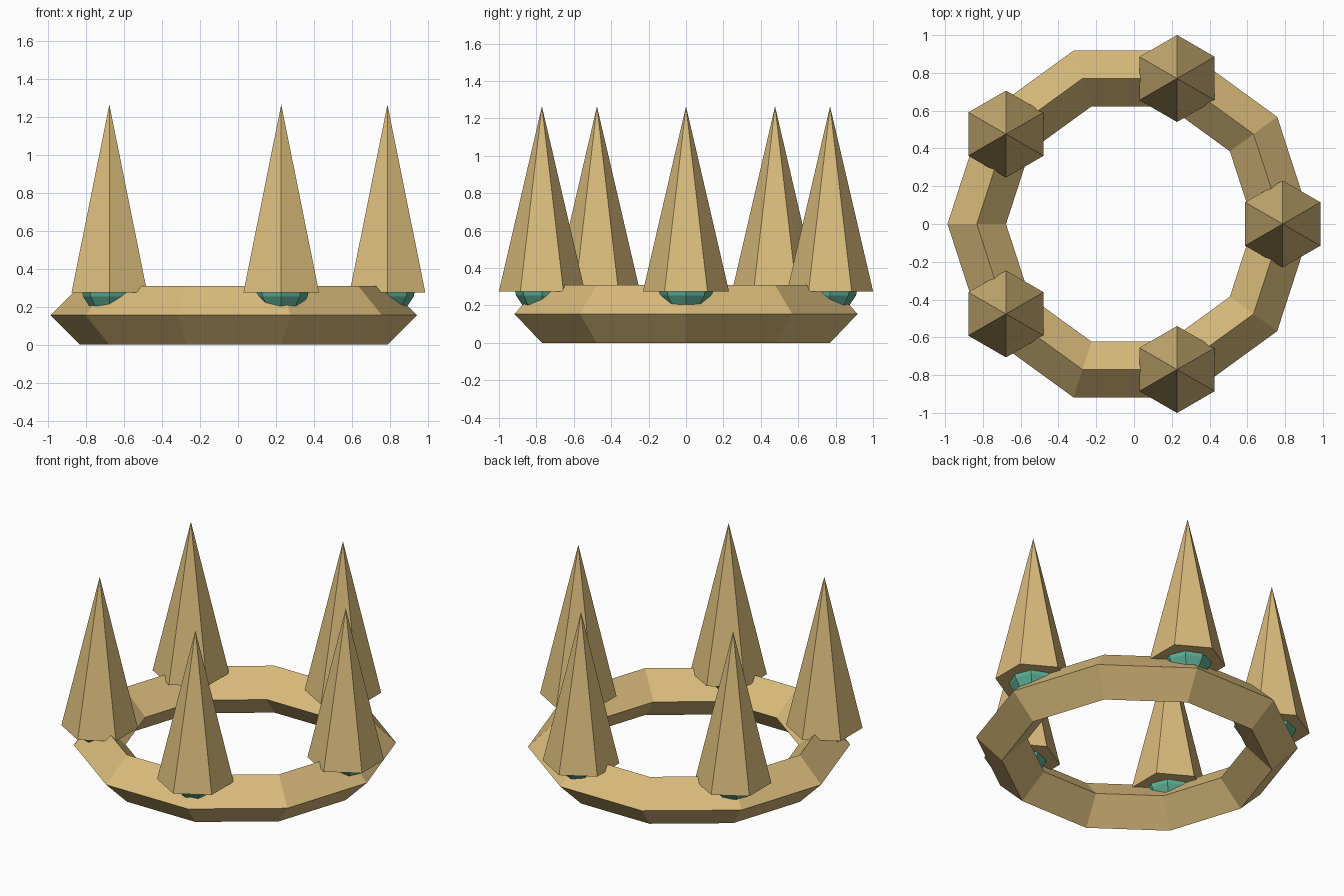
import bpy
import math
from mathutils import Matrix

cube = bpy.data.objects.get("Cube")
if cube:
    bpy.data.objects.remove(cube, do_unlink=True)

CENTRE_X = -0.0225   # centre of the ring
RING = 0.81          # radius of the ring's ridge
TUBE = 0.155         # half thickness of the band
POINTS = 5


def material(name, colour):
    mat = bpy.data.materials.new(name)
    mat.use_nodes = True
    mat.diffuse_color = colour
    mat.node_tree.nodes["Principled BSDF"].inputs["Base Color"].default_value = colour
    return mat


gold = material("pale gold", (0.70, 0.50, 0.20, 1))
teal = material("teal gem", (0.11, 0.42, 0.30, 1))


def finish(name, mat):
    obj = bpy.context.object
    obj.name = name
    obj.data.name = name
    obj.data.materials.append(mat)
    return obj


# Band: ten-sided ring with a diamond cross-section
bpy.ops.mesh.primitive_torus_add(
    major_segments=10, minor_segments=4, major_radius=RING, minor_radius=TUBE,
    location=(CENTRE_X, 0, TUBE))
finish("crown_band", gold)

# Five spikes, each sitting on a faceted gem
for i in range(POINTS):
    angle = math.tau * i / POINTS
    x = CENTRE_X + RING * math.cos(angle)
    y = RING * math.sin(angle)

    bpy.ops.mesh.primitive_uv_sphere_add(
        segments=8, ring_count=8, radius=0.15, location=(x, y, 2 * TUBE))
    finish(f"gem_{i + 1}", teal)

    bpy.ops.mesh.primitive_cone_add(
        vertices=6, radius1=0.23, depth=0.99, location=(x, y, 0.77))
    spike = finish(f"spike_{i + 1}", gold)
    # Keep a corner of each hexagon pointing along y
    corner = max(spike.data.vertices, key=lambda v: (round(v.co.z < 0), v.co.y)).co
    spike.data.transform(Matrix.Rotation(math.atan2(corner.x, corner.y), 4, "Z"))
